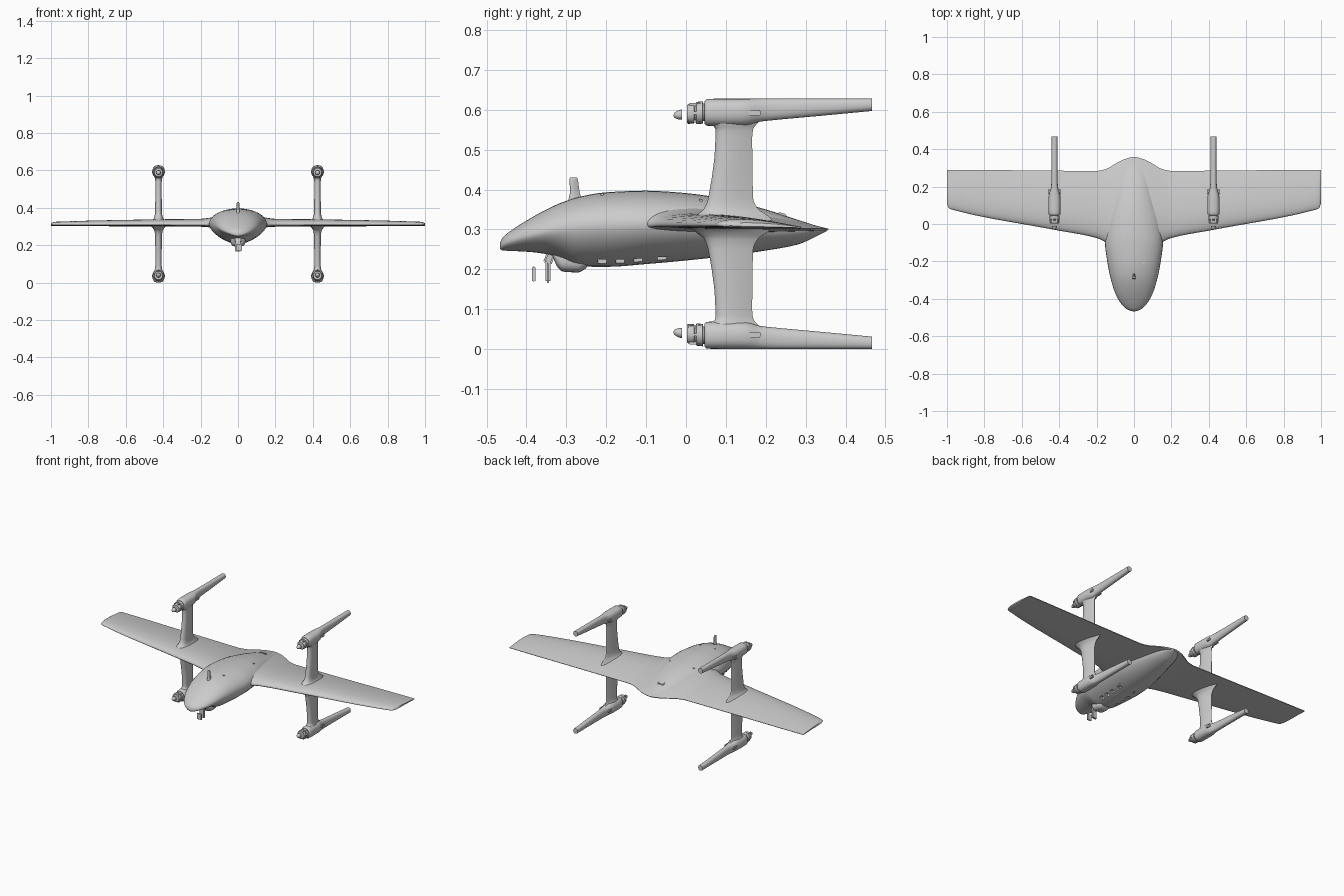
import bpy, bmesh, math
from mathutils import Vector

if "Cube" in bpy.data.objects:
    bpy.data.objects.remove(bpy.data.objects["Cube"])

MID = 0.314          # height about which the tail arms mirror
ARM_X = 0.425


def smooth(st, n):
    """Monotone spline through stations; the first value is the parameter."""
    def slope(i, k):
        return (st[i + 1][k] - st[i][k]) / (st[i + 1][0] - st[i][0])

    def tangent(i, k):
        if i == 0:
            return slope(0, k)
        if i == len(st) - 1:
            return slope(i - 1, k)
        a, b = slope(i - 1, k), slope(i, k)
        return 0 if a * b <= 0 else 2 * a * b / (a + b)

    out = []
    for i in range(len(st) - 1):
        h = st[i + 1][0] - st[i][0]
        for j in range(n):
            t = j / n
            row = [st[i][0] + h * t]
            for k in range(1, len(st[0])):
                row.append((2*t**3 - 3*t*t + 1) * st[i][k] + (t**3 - 2*t*t + t) * h * tangent(i, k)
                           + (3*t*t - 2*t**3) * st[i + 1][k] + (t**3 - t*t) * h * tangent(i + 1, k))
            out.append(row)
    return out + [list(st[-1])]


def shade(ob, angle=35):
    bpy.ops.object.select_all(action='DESELECT')
    ob.select_set(True)
    bpy.context.view_layer.objects.active = ob
    bpy.ops.object.shade_smooth_by_angle(angle=math.radians(angle))


def finish(bm, name, angle=35):
    bmesh.ops.recalc_face_normals(bm, faces=bm.faces)
    me = bpy.data.meshes.new(name)
    bm.to_mesh(me)
    bm.free()
    ob = bpy.data.objects.new(name, me)
    bpy.context.collection.objects.link(ob)
    shade(ob, angle)
    return ob


def loft(name, rings, angle=35):
    bm = bmesh.new()
    vs = [[bm.verts.new(p) for p in r] for r in rings]
    n = len(vs[0])
    for a, b in zip(vs, vs[1:]):
        for i in range(n):
            bm.faces.new((a[i], a[(i + 1) % n], b[(i + 1) % n], b[i]))
    bm.faces.new(vs[0])
    bm.faces.new(vs[-1])
    return finish(bm, name, angle)


def spow(v, e):
    return math.copysign(abs(v) ** e, v)


def body_ring(y, w, top, mid, bot, x0=0, e_top=2, e_bot=2, n=32):
    """Cross-section lying across the y axis."""
    pts = []
    for i in range(n):
        a = 2 * math.pi * i / n
        c, s = math.cos(a), math.sin(a)
        e = 2 / (e_top if s >= 0 else e_bot)
        pts.append((x0 + w * spow(c, e), y, mid + ((top - mid) if s >= 0 else (mid - bot)) * spow(s, e)))
    return pts


def foil(t):
    return 10 * (.2969*math.sqrt(t) - .126*t - .3516*t*t + .2843*t**3 - .1015*t**4)


def wing_ring(x, le, te, up, lo, n=20):
    x_fade = 1 - abs(x) / 2
    pts = []
    for i in range(2 * n):
        t = (1 + math.cos(math.pi * i / n)) / 2
        off = up * foil(t) + .0012 if i <= n else -lo * foil(t) - .0012
        pts.append((x, le + (te - le) * t, .311 - .012 * x_fade * t * t + off))
    return pts


def fin_ring(z, le, te, half, x0=0, n=14):
    """Airfoil section lying flat, for upright fins."""
    pts = []
    for i in range(2 * n):
        t = (1 + math.cos(math.pi * i / n)) / 2
        off = half * foil(t) + .001
        pts.append((x0 + (off if i <= n else -off), le + (te - le) * t, z))
    return pts


def box(name, loc, size, bevel=.002, rot=0):
    bm = bmesh.new()
    bmesh.ops.create_cube(bm, size=1)
    for v in bm.verts:
        v.co = Vector((v.co.x * size[0], v.co.y * size[1], v.co.z * size[2]))
    if bevel:
        bmesh.ops.bevel(bm, geom=bm.edges[:], offset=bevel, segments=2, affect='EDGES')
    ob = finish(bm, name)
    ob.location = loc
    ob.rotation_euler.x = rot
    return ob


# Fuselage: y, half width, top, widest height, bottom
hull = [(-.467, .006, .266, .259, .252), (-.46, .030, .279, .262, .247), (-.44, .057, .296, .270, .246),
        (-.40, .086, .322, .283, .244), (-.35, .108, .350, .295, .238), (-.31, .120, .368, .302, .222),
        (-.27, .130, .381, .306, .207), (-.20, .143, .393, .310, .206), (-.10, .155, .397, .312, .213),
        (0, .148, .391, .311, .222), (.10, .122, .376, .308, .233), (.20, .094, .350, .303, .247),
        (.28, .070, .324, .300, .262), (.33, .042, .308, .298, .284), (.352, .012, .300, .298, .295)]
fuselage = loft("fuselage", [body_ring(*s, e_bot=1.7) for s in smooth(hull, 4)])

# Belly vents cut into the fuselage
for side in (-1, 1):
    for i, y in enumerate((-.21, -.165, -.12, -.06)):
        cutter = box("vent_cutter", (side * .055, y, .218), (.022, .022, .026), 0)
        cutter.hide_render = True
        m = fuselage.modifiers.new("vent", 'BOOLEAN')
        m.object, m.operation, m.solver = cutter, 'DIFFERENCE', 'EXACT'
        bpy.context.view_layer.objects.active = fuselage
        bpy.ops.object.modifier_apply(modifier=m.name)
        bpy.data.objects.remove(cutter)
shade(fuselage)

# Wing, swelling into the body: x, leading edge, trailing edge, rise, drop
half = [(.05, -.20, .347, .052, .020), (.10, -.165, .322, .046, .018), (.15, -.100, .294, .036, .013),
        (.20, -.075, .284, .030, .009), (.425, -.031, .285, .027, .008), (.97, .076, .290, .014, .006),
        (.99, .085, .290, .011, .005), (1.0, .112, .287, .005, .002)]
span = [(-s[0],) + s[1:] for s in reversed(half)] + [(0, -.21, .358, .054, .021)] + half
loft("wing", [wing_ring(*s) for s in smooth(span, 5)], 50)

# Four arms, each with fin, boom pod, motor and spinner
fin = [(.322, .012, .218, .045), (.336, .026, .203, .030), (.352, .045, .180, .021), (.38, .056, .168, .017),
       (.53, .074, .166, .016), (.55, .074, .168, .017), (.565, .064, .178, .021), (.585, .055, .200, .024)]
boom = [(.046, .026, .620, .565), (.052, .031, .627, .560), (.10, .033, .628, .558), (.15, .031, .628, .560),
        (.185, .021, .628, .570), (.22, .017, .628, .574), (.34, .016, .628, .585), (.467, .015, .628, .597)]
motor = [(.002, .014), (.002, .022), (.006, .025), (.020, .0255), (.021, .022), (.025, .022),
         (.026, .028), (.042, .028), (.043, .022), (.056, .022)]
spinner = [(-.031, .002), (-.029, .006), (-.023, .010), (-.014, .0125), (-.010, .0125), (-.010, .007)]
for side, sname in ((-1, "left"), (1, "right")):
    x0 = side * ARM_X
    for up, uname in ((1, "upper"), (-1, "lower")):
        def flip(pts):
            return [(p[0], p[1], MID + up * (p[2] - MID)) for p in pts]

        tag = f"{uname}_{sname}"
        loft("fin_" + tag, [flip(fin_ring(*s, x0=x0)) for s in smooth(fin, 3)], 50)
        loft("boom_" + tag, [flip(body_ring(y, w, t, (t + b) / 2, b, x0, 2.5, 2.2, 24))
                             for y, w, t, b in smooth(boom, 3)])
        for pname, prof in (("motor_", motor), ("spinner_", spinner)):
            loft(pname + tag, [flip(body_ring(y, r, .589 + .1*y + r, .589 + .1*y, .589 + .1*y - r, x0, n=20))
                               for y, r in prof])
        # Motor cooling ribs and pod clamps
        zc = MID + up * (.592 - MID)
        for i in range(6):
            a = math.pi * i / 3
            box("motor_rib_" + tag, (x0 + .024 * math.cos(a), .023, zc + .024 * math.sin(a)),
                (.007, .03, .007), .001)
        for d in (-1, 1):
            box("pod_clamp_" + tag, (x0 + d * .029, .172, zc), (.010, .03, .014))

# Mast on top of the nose
mast = [(.36, -.300, -.256, .012), (.378, -.294, -.262, .008), (.395, -.291, -.267, .006),
        (.424, -.292, -.271, .006), (.430, -.291, -.273, .004)]
loft("mast", [fin_ring(*s) for s in smooth(mast, 3)], 50)

# Chin fairing with hanging camera mount
chin = [(-.335, .028, .26, .245, .234), (-.322, .036, .26, .235, .205), (-.308, .040, .26, .23, .194),
        (-.270, .040, .26, .23, .192), (-.250, .034, .26, .235, .203)]
loft("chin_fairing", [body_ring(*s, e_bot=3) for s in smooth(chin, 3)])
box("camera_arm", (0, -.346, .193), (.034, .013, .054), .004)
box("camera_arm_top", (0, -.343, .227), (.030, .022, .030), .004, -.4)
box("camera_plate", (.006, -.382, .188), (.030, .008, .038))

# Small hatch and fasteners on the upper skin
box("rear_hatch", (0, .24, .336), (.042, .024, .010), .003, -.3)
for d in (-1, 1):
    box("skin_stud", (d * .08, .037, .372), (.010, .010, .008))
    box("nose_stud", (d * .05, -.21, .386), (.010, .010, .008))
